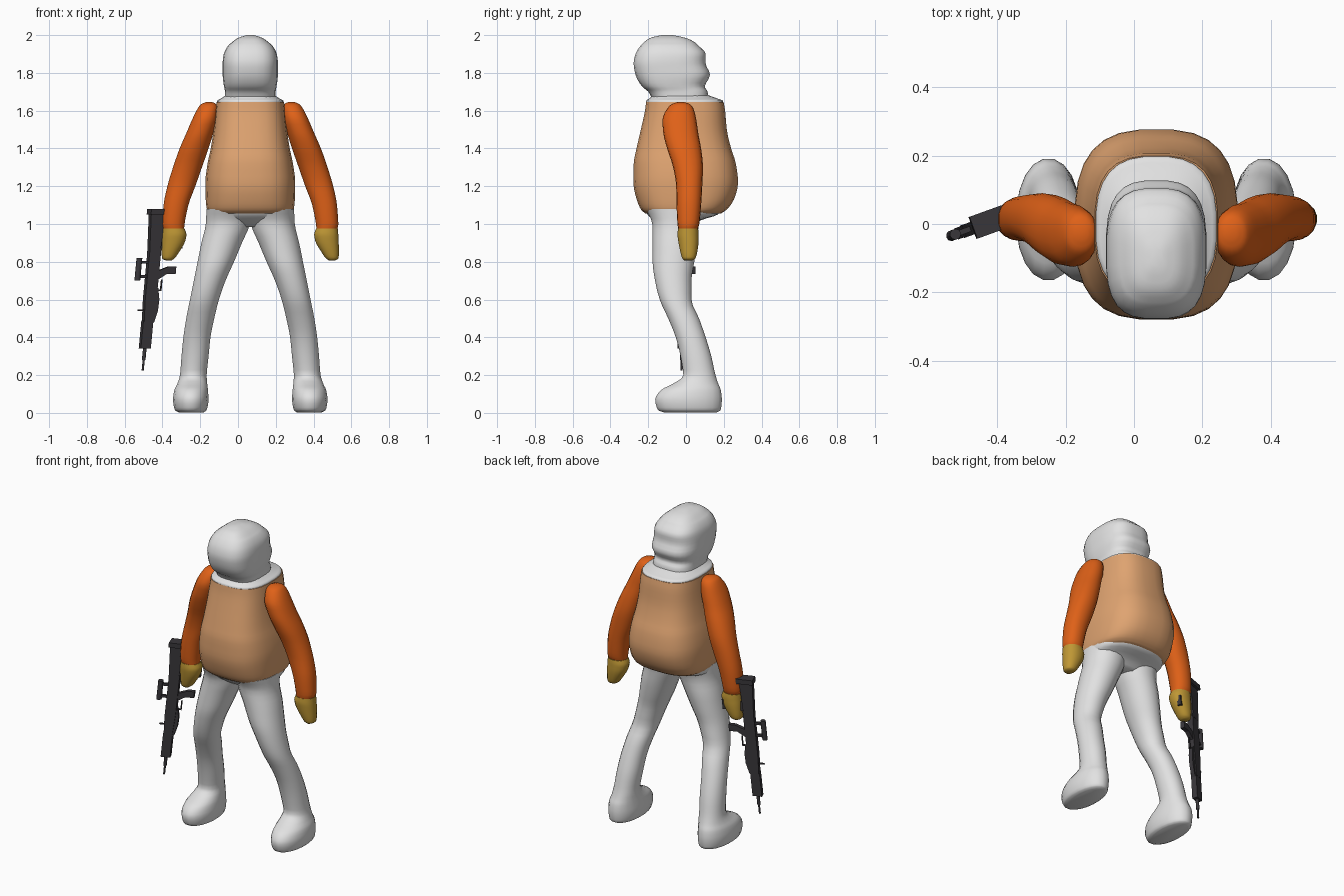
import bpy, bmesh, math

CX = 0.065          # symmetry plane of the figure


def material(name, rgb):
    m = bpy.data.materials.new(name)
    m.diffuse_color = (*rgb, 1)
    return m


WHITE = material("white", (0.76, 0.76, 0.76))
TAN = material("tan", (0.74, 0.37, 0.165))
ORANGE = material("orange", (0.74, 0.12, 0.009))
MUSTARD = material("mustard", (0.52, 0.31, 0.035))
GUNMETAL = material("gunmetal", (0.04, 0.037, 0.042))


def finish(name, bm, mat, angle):
    bmesh.ops.recalc_face_normals(bm, faces=bm.faces)
    me = bpy.data.meshes.new(name)
    bm.to_mesh(me)
    bm.free()
    me.materials.append(mat)
    ob = bpy.data.objects.new(name, me)
    bpy.context.collection.objects.link(ob)
    bpy.ops.object.select_all(action='DESELECT')
    ob.select_set(True)
    bpy.context.view_layer.objects.active = ob
    bpy.ops.object.shade_smooth_by_angle(angle=math.radians(angle))
    return ob


def smooth_rings(rings, steps):
    """Monotone cubic interpolation between the given sections."""
    def slope(i, k):
        if i == 0 or i == len(rings) - 1:
            j = min(i, len(rings) - 2)
            return rings[j + 1][k] - rings[j][k]
        a, b = rings[i][k] - rings[i - 1][k], rings[i + 1][k] - rings[i][k]
        return 0 if a * b <= 0 else 2 * a * b / (a + b)
    out = []
    for i in range(len(rings) - 1):
        for s in range(steps):
            t = s / steps
            h = (2*t**3 - 3*t**2 + 1, t**3 - 2*t**2 + t, -2*t**3 + 3*t**2, t**3 - t**2)
            out.append([h[0] * rings[i][k] + h[1] * slope(i, k) + h[2] * rings[i + 1][k]
                        + h[3] * slope(i + 1, k) for k in range(5)])
    return out + [list(rings[-1])]


def loft(name, rings, mat, power=2.0, segs=24, mirror=False, steps=3):
    """Rings are (z, x0, x1, y0, y1) with superellipse sections."""
    bm = bmesh.new()
    loops = []
    for z, x0, x1, y0, y1 in smooth_rings(rings, steps):
        loop = []
        for i in range(segs):
            a = 2 * math.pi * (i + 0.5) / segs
            c, s = math.cos(a), math.sin(a)
            x = (x0 + x1) / 2 + (x1 - x0) / 2 * math.copysign(abs(c) ** (2 / power), c)
            y = (y0 + y1) / 2 + (y1 - y0) / 2 * math.copysign(abs(s) ** (2 / power), s)
            loop.append(bm.verts.new((2 * CX - x if mirror else x, y, z)))
        loops.append(loop)
    for a, b in zip(loops, loops[1:]):
        for i in range(segs):
            j = (i + 1) % segs
            bm.faces.new((a[i], a[j], b[j], b[i]))
    bm.faces.new(loops[0])
    bm.faces.new(loops[-1])
    return finish(name, bm, mat, 50)


# head with a step at the back of the crown
loft("head", [
    (1.665, -0.07, 0.20, -0.18, 0.12), (1.70, -0.07, 0.20, -0.20, 0.115),
    (1.73, -0.075, 0.205, -0.235, 0.10), (1.79, -0.082, 0.212, -0.268, 0.128),
    (1.85, -0.082, 0.212, -0.278, 0.105), (1.90, -0.076, 0.206, -0.268, 0.105),
    (1.945, -0.052, 0.182, -0.24, 0.065), (1.96, -0.035, 0.165, -0.225, 0.05),
    (1.985, 0.0, 0.13, -0.19, 0.0), (2.0, 0.045, 0.085, -0.13, -0.07)],
    WHITE, 2.9, 28)

# neck and collar
loft("collar", [
    (1.60, -0.112, 0.242, -0.208, 0.195), (1.65, -0.112, 0.242, -0.212, 0.198),
    (1.665, -0.09, 0.22, -0.195, 0.165), (1.685, -0.06, 0.19, -0.175, 0.11)],
    WHITE, 2.7, 28)

# padded torso
loft("vest", [
    (1.055, -0.145, 0.275, -0.215, 0.185), (1.075, -0.165, 0.295, -0.238, 0.215),
    (1.13, -0.172, 0.302, -0.262, 0.255), (1.22, -0.174, 0.304, -0.28, 0.277),
    (1.32, -0.162, 0.292, -0.278, 0.265), (1.40, -0.145, 0.275, -0.263, 0.24),
    (1.50, -0.13, 0.26, -0.24, 0.217), (1.60, -0.12, 0.25, -0.218, 0.208),
    (1.645, -0.115, 0.245, -0.212, 0.20)],
    TAN, 2.8, 28)

# hips flaring out under the vest
loft("hips", [
    (0.985, -0.05, 0.18, -0.12, 0.03), (1.02, -0.14, 0.27, -0.17, 0.08),
    (1.05, -0.16, 0.29, -0.205, 0.17), (1.08, -0.165, 0.295, -0.22, 0.19)],
    WHITE, 2.5)

# legs and boots, arms, mittens
LEG = [
    (0.003, -0.315, -0.18, -0.12, 0.165), (0.015, -0.335, -0.165, -0.15, 0.185),
    (0.07, -0.345, -0.155, -0.165, 0.192), (0.12, -0.338, -0.158, -0.135, 0.186),
    (0.155, -0.322, -0.162, -0.07, 0.172), (0.20, -0.308, -0.165, -0.015, 0.157),
    (0.30, -0.30, -0.155, -0.03, 0.135), (0.40, -0.29, -0.145, -0.055, 0.105),
    (0.50, -0.275, -0.125, -0.095, 0.07), (0.60, -0.255, -0.10, -0.14, 0.03),
    (0.70, -0.235, -0.065, -0.165, 0.03), (0.80, -0.215, -0.02, -0.178, 0.045),
    (0.90, -0.195, 0.022, -0.178, 0.06), (1.0, -0.172, 0.064, -0.18, 0.07),
    (1.08, -0.168, 0.075, -0.215, 0.10)]
ARM = [
    (0.97, -0.395, -0.285, -0.04, 0.06), (1.0, -0.402, -0.282, -0.045, 0.07),
    (1.10, -0.395, -0.262, -0.05, 0.08), (1.20, -0.375, -0.225, -0.052, 0.086),
    (1.30, -0.345, -0.19, -0.068, 0.09), (1.40, -0.31, -0.155, -0.10, 0.08),
    (1.48, -0.275, -0.13, -0.12, 0.065), (1.55, -0.245, -0.11, -0.125, 0.055),
    (1.61, -0.215, -0.105, -0.10, 0.04), (1.635, -0.195, -0.115, -0.075, 0.02),
    (1.645, -0.17, -0.135, -0.045, -0.01)]
HAND = [
    (0.808, -0.385, -0.35, -0.01, 0.035), (0.818, -0.402, -0.335, -0.02, 0.05),
    (0.85, -0.405, -0.312, -0.03, 0.06), (0.91, -0.404, -0.278, -0.042, 0.068),
    (0.945, -0.402, -0.272, -0.046, 0.068), (0.975, -0.40, -0.282, -0.043, 0.065)]
for side, flip in (("left", True), ("right", False)):
    loft(side + "_leg", LEG, WHITE, 2.1, 20, flip)
    loft(side + "_arm", ARM, ORANGE, 2.2, 18, flip)
    loft(side + "_mitten", HAND, MUSTARD, 2.2, 16, flip)


# rifle: outlines in its own (u, z) plane, extruded by half thickness v
def gun_point(u, v, z):
    s = u - 0.1 * (1.07 - z)
    return (-0.425 + 0.94 * s - 0.34 * v, 0.005 + 0.34 * s + 0.94 * v, z)


def plate(name, outline, v):
    bm = bmesh.new()
    a = [bm.verts.new(gun_point(u, -v, z)) for u, z in outline]
    b = [bm.verts.new(gun_point(u, v, z)) for u, z in outline]
    bm.faces.new(a)
    bm.faces.new(b)
    for i in range(len(a)):
        j = (i + 1) % len(a)
        bm.faces.new((a[i], a[j], b[j], b[i]))
    return finish(name, bm, GUNMETAL, 30)


def block(name, u0, u1, z0, z1, v):
    return plate(name, [(u0, z0), (u1, z0), (u1, z1), (u0, z1)], v)


def rod(name, u, r, z0, z1, segs=10):
    bm = bmesh.new()
    rings = [[bm.verts.new(gun_point(u + r * math.cos(2 * math.pi * i / segs),
                                     r * math.sin(2 * math.pi * i / segs), z))
              for i in range(segs)] for z in (z0, z1)]
    for i in range(segs):
        j = (i + 1) % segs
        bm.faces.new((rings[0][i], rings[0][j], rings[1][j], rings[1][i]))
    for r_ in rings:
        bm.faces.new(r_)
    return finish(name, bm, GUNMETAL, 40)


block("rifle_butt", -0.048, 0.052, 1.05, 1.08, 0.034)
plate("rifle_stock", [(-0.03, 0.85), (0.03, 0.85), (0.038, 1.06), (-0.042, 1.06)], 0.02)
plate("rifle_receiver", [(-0.024, 0.48), (0.026, 0.48), (0.034, 0.62), (0.034, 0.87),
                         (-0.03, 0.87), (-0.03, 0.6)], 0.019)
block("rifle_handguard", -0.028, 0.028, 0.34, 0.49, 0.017)
rod("rifle_barrel", 0.0, 0.01, 0.28, 0.35)
rod("rifle_muzzle", 0.0, 0.006, 0.225, 0.29)
rod("rifle_scope", -0.078, 0.016, 0.70, 0.82)
for i, z in enumerate((0.715, 0.79)):
    block(f"scope_mount_{i + 1}", -0.075, -0.02, z, z + 0.015, 0.008)
plate("rifle_grip", [(0.025, 0.70), (0.08, 0.735), (0.13, 0.735), (0.13, 0.775),
                     (0.09, 0.775), (0.025, 0.75)], 0.013)
plate("rifle_magazine", [(0.015, 0.46), (0.035, 0.48), (0.05, 0.54), (0.052, 0.60),
                         (0.04, 0.66), (0.015, 0.66)], 0.012)
block("trigger_guard_side", 0.056, 0.062, 0.65, 0.705, 0.005)
block("trigger_guard_end", 0.03, 0.062, 0.645, 0.652, 0.005)
block("rifle_front_rest", -0.06, -0.02, 0.54, 0.548, 0.004)
block("rifle_carry_handle", 0.02, 0.155, 0.87, 0.93, 0.012)
